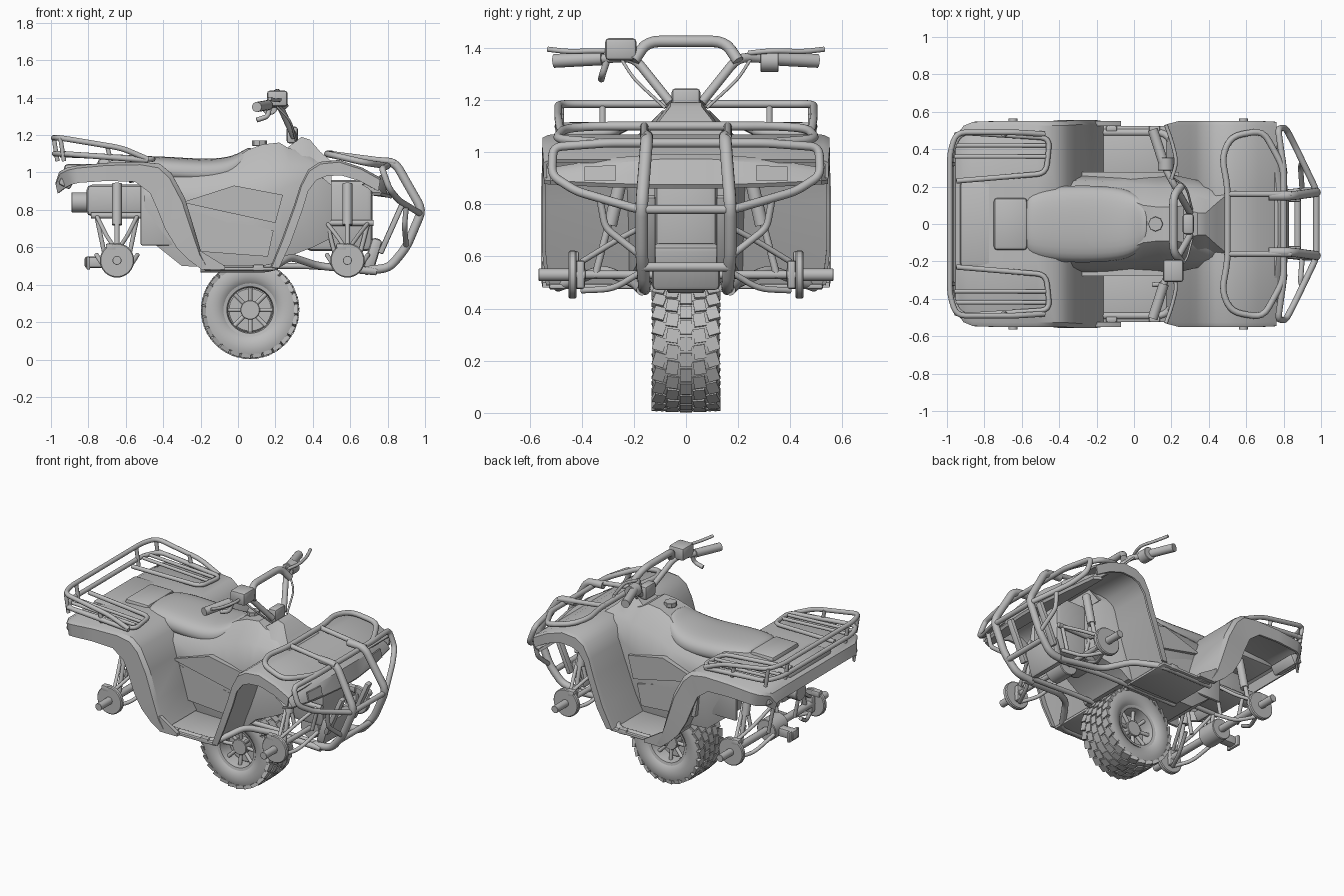
import bpy, bmesh, math
from mathutils import Vector, Matrix

cube = bpy.data.objects.get("Cube")
if cube:
    bpy.data.objects.remove(cube)

GREY = bpy.data.materials.new("plain grey")
GREY.use_nodes = True
GREY.diffuse_color = (0.5, 0.5, 0.5, 1)
GREY.node_tree.nodes["Principled BSDF"].inputs["Base Color"].default_value = (0.5, 0.5, 0.5, 1)
parts = []
SIDES = (("left", 1), ("right", -1))


def add(name, data):
    ob = bpy.data.objects.new(name, data)
    bpy.context.collection.objects.link(ob)
    data.materials.append(GREY)
    parts.append(ob)
    return ob


def from_bm(name, bm):
    bmesh.ops.recalc_face_normals(bm, faces=bm.faces)
    me = bpy.data.meshes.new(name)
    bm.to_mesh(me)
    bm.free()
    return add(name, me)


def tube(name, pts, r=0.016, bend=0.05, closed=False):
    """Round bar through pts with softened corners."""
    pts = [Vector(p) for p in pts]
    path = []
    for i, p in enumerate(pts):
        if not closed and i in (0, len(pts) - 1):
            path.append(p)
            continue
        a, b = pts[i - 1] - p, pts[(i + 1) % len(pts)] - p
        a = p + a.normalized() * min(bend, a.length * .45)
        b = p + b.normalized() * min(bend, b.length * .45)
        path += [a.lerp(p, t).lerp(p.lerp(b, t), t) for t in (0, .25, .5, .75, 1)]
    cu = bpy.data.curves.new(name, "CURVE")
    cu.dimensions = "3D"
    cu.bevel_depth, cu.bevel_resolution, cu.use_fill_caps = r, 5, True
    sp = cu.splines.new("POLY")
    sp.points.add(len(path) - 1)
    for q, v in zip(sp.points, path):
        q.co = (*v, 1)
    sp.use_cyclic_u = closed
    return add(name, cu)


def tubes(name, pts, r=0.016, bend=0.05):
    for side, s in SIDES:
        tube(f"{side}_{name}", [(x, s * y, z) for x, y, z in pts], r, bend)


def box(name, loc, size, bevel=0.008, tilt=0):
    bm = bmesh.new()
    m = Matrix.Translation(loc) @ Matrix.Rotation(tilt, 4, "Y") @ Matrix.Diagonal((*size, 1))
    bmesh.ops.create_cube(bm, size=1, matrix=m)
    md = from_bm(name, bm).modifiers.new("bevel", "BEVEL")
    md.width, md.segments = bevel, 2


def loft(name, rings, smooth=0):
    bm = bmesh.new()
    rows = [[bm.verts.new(p) for p in ring] for ring in rings]
    n = len(rows[0])
    for a, b in zip(rows, rows[1:]):
        for i in range(n):
            bm.faces.new((a[i], a[(i + 1) % n], b[(i + 1) % n], b[i]))
    bm.faces.new(rows[0])
    bm.faces.new(rows[-1][::-1])
    ob = from_bm(name, bm)
    if smooth:
        ob.modifiers.new("soft", "SUBSURF").levels = smooth


def plate(name, outline, y0, y1):
    """Side outline in x, z pulled across y."""
    loft(name, [[(x, y, z) for x, z in outline] for y in (y0, y1)])


def lathe(name, profile, loc, axis="Y", n=48, closed=False):
    """Turn (radius, along) points round an axis."""
    bm = bmesh.new()
    vs = [bm.verts.new((r, 0, h)) for r, h in profile]
    es = [bm.edges.new(p) for p in zip(vs, vs[1:])]
    if closed:
        es.append(bm.edges.new((vs[-1], vs[0])))
    bmesh.ops.spin(bm, geom=vs + es, cent=(0, 0, 0), axis=(0, 0, 1), angle=math.tau, steps=n)
    bmesh.ops.remove_doubles(bm, verts=bm.verts, dist=1e-4)
    rot = {"Y": Matrix.Rotation(-math.pi / 2, 4, "X"), "X": Matrix.Rotation(math.pi / 2, 4, "Y"), "Z": Matrix()}[axis]
    bm.transform(Matrix.Translation(loc) @ rot)
    from_bm(name, bm)


def drum(name, loc, r, h, axis="Y", n=32):
    lathe(name, [(0, -h / 2), (r * .94, -h / 2), (r, -h / 2 + r * .06), (r, h / 2 - r * .06),
                 (r * .94, h / 2), (0, h / 2)], loc, axis, n)


def fender(name, rows):
    """Full-width shell with a turned-down lip on both edges."""
    bm = bmesh.new()
    grid = []
    for x, z, w, lx, lz in rows:
        cut = [(lx, w, lz), (x + (lx - x) * .12, w, z + (lz - z) * .12), (x, w - .02, z), (x, .2, z)]
        cut += [(a, -b, c) for a, b, c in cut[::-1]]
        grid.append([bm.verts.new(p) for p in cut])
    for a, b in zip(grid, grid[1:]):
        for i in range(len(a) - 1):
            bm.faces.new((a[i], a[i + 1], b[i + 1], b[i]))
    md = from_bm(name, bm).modifiers.new("thickness", "SOLIDIFY")
    md.thickness, md.offset = .014, 0


# Single wheel: tyre, tread blocks, rim, spokes
WC = Vector((.065, 0, .265))
lathe("tyre", [(.135, -.1), (.15, -.115), (.18, -.126), (.215, -.128), (.24, -.12), (.255, -.07), (.258, 0),
               (.255, .07), (.24, .12), (.215, .128), (.18, .126), (.15, .115), (.135, .1), (.14, 0)],
      WC, closed=True, n=64)
bm = bmesh.new()
for row, y in enumerate((-.102, -.052, 0, .052, .102)):
    for k in range(26):
        shoulder = abs(y) > .1
        m = (Matrix.Translation(WC) @ Matrix.Rotation((k + row % 2 * .5) * math.tau / 26, 4, "Y")
             @ Matrix.Translation((.246 if shoulder else .256, y, 0)) @ Matrix.Rotation(.15 * (row - 2), 4, "X")
             @ Matrix.Diagonal((.022 if shoulder else .012, .046, .053, 1)))
        bmesh.ops.create_cube(bm, size=1, matrix=m)
from_bm("tread_blocks", bm)
lathe("rim", [(.137, -.1), (.143, -.112), (.125, -.108), (.118, -.07), (.118, .07), (.125, .108), (.143, .112),
              (.137, .1)], WC, closed=True)
drum("wheel_hub", WC, .052, .16)
drum("rim_back", WC, .12, .05)
for k in range(8):
    a = k * math.tau / 8
    d = Vector((math.cos(a), 0, math.sin(a)))
    for s in (1, -1):
        tube(f"spoke_{k}", [WC + d * .04 + Vector((0, s * .06, 0)), WC + d * .12 + Vector((0, s * .07, 0))], .012)

# Fenders
fender("rear_fender", [(-.97, .94, .42, -.96, .89), (-.95, 1.0, .46, -.92, .92), (-.91, 1.02, .52, -.89, .935),
                       (-.86, 1.03, .54, -.85, .945), (-.7, 1.045, .545, -.7, .955), (-.52, 1.05, .545, -.55, .95),
                       (-.42, 1.04, .545, -.47, .89), (-.36, .99, .545, -.43, .8), (-.29, .86, .55, -.39, .7),
                       (-.235, .68, .55, -.33, .6), (-.2, .56, .55, -.26, .53), (-.17, .5, .545, -.2, .485)])
fender("front_fender", [(.18, .49, .53, .22, .49), (.24, .64, .545, .28, .62), (.305, .82, .545, .345, .8),
                        (.34, .93, .545, .375, .9), (.38, 1.01, .545, .42, .96), (.44, 1.05, .545, .47, .98),
                        (.54, 1.06, .545, .55, .985), (.66, 1.02, .545, .65, .955), (.76, .965, .54, .75, .9)])

# Nose panel and lamps
nose = [(.72, -.545), (.77, -.52), (.81, -.3), (.83, -.1), (.83, .1), (.81, .3), (.77, .52), (.72, .545)]
loft("nose_panel", [[(x - .01, y, .86 + y * y * .06) for x, y in nose], [(x, y, .875 + y * y * .06) for x, y in nose],
                    [(x - .025, y, .975 - y * y * .2) for x, y in nose],
                    [(x - .06, y, .995 - y * y * .2) for x, y in nose]])
for side, s in SIDES:
    lamp = [(.812, .27, .89), (.795, .39, .89), (.783, .39, .945), (.8, .27, .95)]
    loft(side + "_headlamp", [[(x + o, s * y, z) for x, y, z in lamp] for o in (0, .009)])


def body_ring(x, zb, wb, zm, wm, zt, wt):
    half = [(x, wb, zb), (x, wm, zm), (x, (wm + wt) / 2 + .02, zm + (zt - zm) * .6), (x, wt, zt)]
    return half + [(a, -b, c) for a, b, c in half[::-1]]


# Main body, hood, seat and tank
loft("body", [body_ring(*r) for r in (
    (-.5, .66, .17, .85, .22, .98, .17), (-.3, .5, .2, .85, .255, 1.0, .17), (-.05, .49, .21, .85, .27, 1.05, .14),
    (.05, .49, .21, .85, .272, 1.12, .1), (.13, .49, .21, .85, .27, 1.15, .09), (.22, .5, .21, .9, .26, 1.16, .09),
    (.27, .55, .2, .93, .25, 1.13, .1), (.4, .6, .17, .97, .22, 1.1, .1), (.5, .65, .14, .97, .17, 1.06, .1))])
hood = [(.26, .08, 1.13), (.34, .06, 1.19), (.385, .06, 1.175), (.44, .11, 1.11), (.5, .16, 1.06)]
loft("steering_hood", [[(x, w, z), (x, w + .1, z - .13), (x, -w - .1, z - .13), (x, -w, z)] for x, w, z in hood])
loft("seat", [[(x, w * a, z - .13 + h * .13) for a, h in ((.9, 0), (1, .45), (.85, .95), (0, 1.05), (-.85, .95),
      (-1, .45), (-.9, 0), (0, 0))] for x, w, z in ((-.59, .15, 1.06), (-.56, .19, 1.085), (-.4, .215, 1.085),
      (-.15, .215, 1.065), (-.02, .19, 1.085), (.04, .14, 1.125), (.08, .11, 1.14))], smooth=2)
box("rear_seat_panel", (-.66, 0, 1.05), (.18, .28, .05), .02)
box("rear_deck", (-.74, 0, 1.02), (.38, .46, .05), .02)
drum("fuel_cap", (.115, 0, 1.157), .04, .03, "Z", 8)
for side, s in SIDES:
    plate(side + "_side_cover", [(-.3, .84), (-.02, .93), (.24, .88), (.2, .73)], s * .2, s * .278)
    plate(side + "_lower_cover", [(-.28, .8), (.19, .69), (.16, .55), (-.24, .58)], s * .18, s * .25)
    # Foot wells
    box(side + "_foot_floor", (.01, s * .36, .485), (.38, .33, .02))
    plate(side + "_foot_guard", [(-.24, .58), (-.2, .58), (-.07, .5), (-.07, .48), (-.2, .48)], s * .525, s * .55)
    for x in (-.12, .11):
        box(side + "_floor_clip", (x, s * .51, .49), (.06, .03, .035))
    box(side + "_tail_lamp", (-.915, s * .37, .955), (.07, .2, .07), .012, .5)
    box(side + "_inner_panel", (-.43, s * .2, .78), (.18, .02, .34))
    box(side + "_radiator_guard", (.82, s * .14, .7), (.03, .045, .29), .008, .42)
tubes("floor_rail", [(-.2, .49, .485), (.17, .49, .485), (.28, .32, .55), (.43, .2, .5), (.74, .17, .47)], .02)

# Inner frame
box("front_frame", (.54, 0, .77), (.36, .24, .38), .03)
box("front_skid", (.72, 0, .56), (.06, .26, .18), .02, .3)
box("engine", (-.02, 0, .57), (.5, .32, .14), .03)
box("rear_frame", (-.6, 0, .85), (.42, .26, .17), .03)
tubes("lower_rail", [(-.2, .15, .5), (.35, .15, .5), (.7, .14, .48)], .016)
drum("muffler", (-.75, .04, .84), .054, .28, "X")

# Hubs, arms and shocks
for end, xc, arm_z in (("front", .585, .73), ("rear", -.647, .77)):
    for side, s in SIDES:
        nm = f"{side}_{end}_"
        drum(nm + "brake_disc", (xc, s * .435, .53), .092, .03)
        drum(nm + "stub_axle", (xc, s * .475, .53), .024, .18, n=20)
        box(nm + "knuckle", (xc, s * .405, .53), (.05, .035, .11), .012)
        box(nm + "caliper", (xc - .03, s * .43, .6), (.06, .04, .04))
    for d in (-.11, .11):
        tubes(f"{end}_upper_arm", [(xc + d, .14, arm_z), (xc + d * .5, .27, .66), (xc, .4, .58)], .011)
        tubes(f"{end}_lower_arm", [(xc + d, .14, .56), (xc + d * .5, .28, .475), (xc, .4, .47)], .012)
        tubes(f"{end}_arm_link", [(xc + d, .14, arm_z), (xc + d * .6, .14, .56)], .012)
    tubes(f"{end}_arm_pivot", [(xc - .14, .14, arm_z), (xc + .14, .14, arm_z)], .016)
    tubes(f"{end}_shock_body", [(xc, .24, .94), (xc, .29, .72)], .026)
    tubes(f"{end}_shock_rod", [(xc, .29, .75), (xc, .35, .52)], .014)
    tube(f"{end}_axle", [(xc, -.42, .53), (xc, .42, .53)], .016 if end == "front" else .024)
    drum(f"{end}_differential", (xc, 0, .53), .07, .14)
tubes("rear_frame_rail", [(-.52, .15, .77), (-.36, .17, .77)], .016)
box("tow_hitch", (-.75, 0, .52), (.14, .06, .06), .012)
box("tow_plate", (-.8, 0, .515), (.02, .11, .07))

# Front rack and bumper
tube("front_rack_hoop", [(.8, -.3, 1.035), (.69, -.5, 1.05), (.52, -.47, 1.09), (.47, -.36, 1.1), (.5, -.2, 1.1),
     (.5, .2, 1.1), (.47, .36, 1.1), (.52, .47, 1.09), (.69, .5, 1.05), (.8, .3, 1.035)], .017, .06, True)
tubes("front_rack_bar", [(.49, .16, 1.1), (.84, .16, 1.055)])
tube("bumper_hoop", [(.8, -.3, 1.035), (.77, -.51, 1.02), (.81, -.515, .91), (.86, -.42, .85), (.975, -.18, .78),
     (.975, .18, .78), (.86, .42, .85), (.81, .515, .91), (.77, .51, 1.02), (.8, .3, 1.035)], .017, .035, True)
tubes("bumper_upright", [(.72, .15, 1.06), (.84, .15, 1.055), (.985, .17, .8), (.9, .17, .6), (.81, .16, .49),
                         (.68, .16, .475)], .024, .045)
tube("bumper_crossbar", [(.875, -.17, .56), (.875, .17, .56)], .018)
tubes("bumper_brace", [(.9, .33, .82), (.89, .31, .71), (.9, .17, .6)], .014, .03)

# Rear rack
tube("rear_rack_rail", [(-.48, -.48, 1.07), (-.62, -.49, 1.13), (-.95, -.49, 1.185), (-.985, -.38, 1.185),
     (-.985, .38, 1.185), (-.95, .49, 1.185), (-.62, .49, 1.13), (-.48, .48, 1.07)], .015)
tube("rear_rack_lower_rail", [(-.48, -.48, 1.065), (-.93, -.49, 1.1), (-.98, -.38, 1.1), (-.98, .38, 1.1),
     (-.93, .49, 1.1), (-.48, .48, 1.065)], .015)
tubes("rear_rack_loop", [(-.95, .23, 1.095), (-.47, .27, 1.075), (-.45, .46, 1.07), (-.93, .49, 1.1)], .014)
for y in (.36, .42):
    tubes("rear_rack_slat", [(-.96, y, 1.1), (-.47, y, 1.075)], .011)
for x, y in ((-.985, .32), (-.95, .48), (-.7, .48)):
    tubes("rear_rack_post", [(x, y, 1.185 if x < -.8 else 1.145), (x + .02, y, 1.06)], .012)

# Handlebar, grips, levers and switches
tubes("handlebar", [(.3, .06, 1.19), (.22, .2, 1.365), (.17, .29, 1.36), (.1, .49, 1.35)], .018)
tube("handlebar_bridge", [(.25, -.2, 1.35), (.21, -.15, 1.425), (.21, .15, 1.425), (.25, .2, 1.35)], .022)
tubes("grip", [(.16, .32, 1.36), (.1, .505, 1.35)], .027)
tubes("lever", [(.2, .24, 1.38), (.23, .33, 1.39), (.2, .45, 1.385), (.17, .53, 1.395)], .01)
tubes("cable", [(.2, .25, 1.36), (.28, .2, 1.28), (.31, .08, 1.17)], .006)
box("steering_clamp", (.29, 0, 1.2), (.06, .11, .09), .015)
box("right_switch_box", (.21, -.25, 1.395), (.11, .12, .085), .015)
drum("left_switch_box", (.17, .32, 1.35), .042, .07)
tube("thumb_lever", [(.17, -.3, 1.36), (.16, -.32, 1.3), (.1, -.325, 1.28)], .013, .02)

# Bake modifiers and curves, then shade smooth with sharp edges kept
deps = bpy.context.evaluated_depsgraph_get()
bpy.ops.object.select_all(action="DESELECT")
for ob in parts:
    me = bpy.data.meshes.new_from_object(ob.evaluated_get(deps))
    new = bpy.data.objects.new(ob.name + "_part", me)
    bpy.context.collection.objects.link(new)
    name = ob.name
    bpy.data.objects.remove(ob)
    new.name = name
    new.select_set(True)
    bpy.context.view_layer.objects.active = new
bpy.ops.object.shade_smooth_by_angle(angle=math.radians(35))
